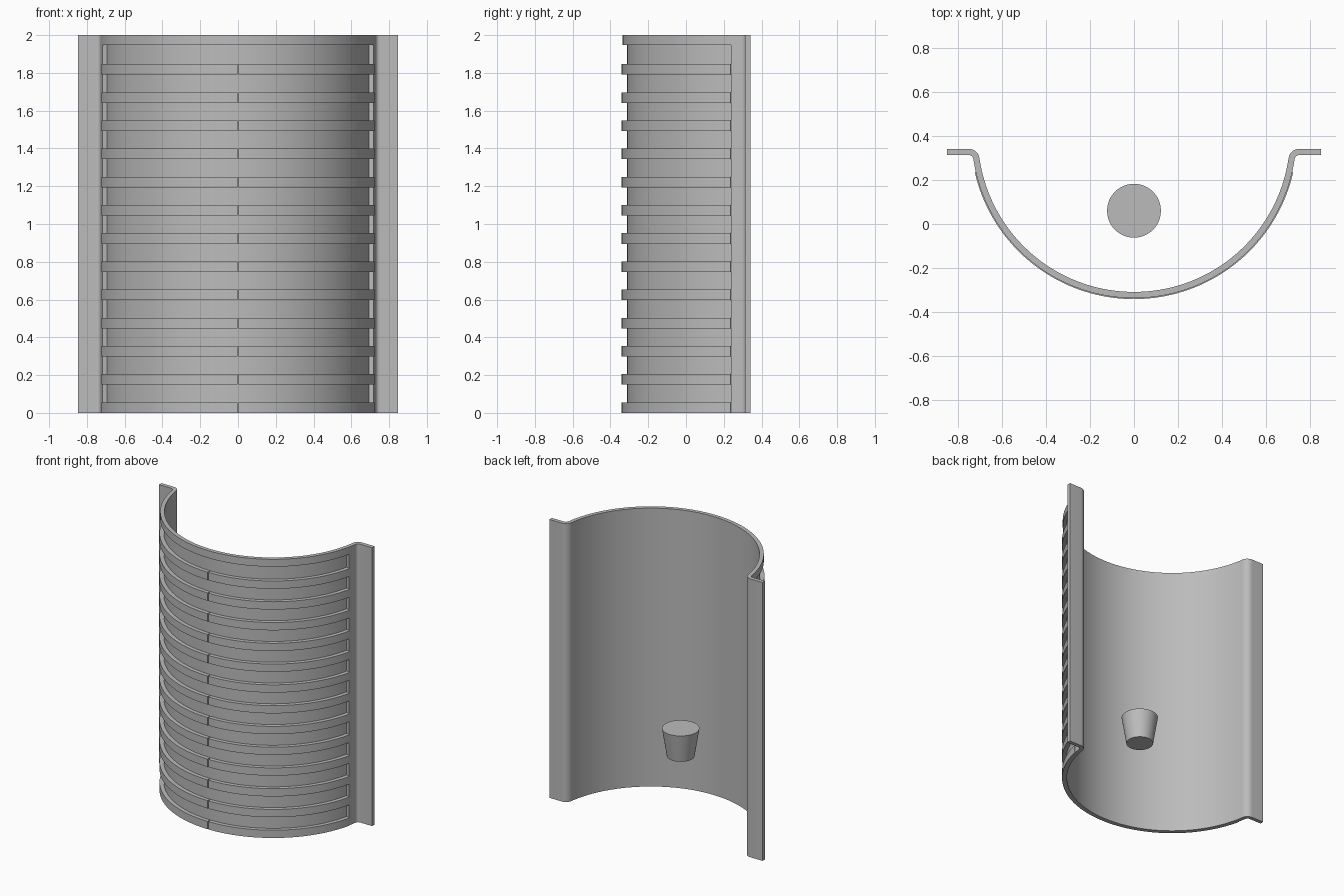
import bpy, bmesh, math

cube = bpy.data.objects.get("Cube")
if cube:
    bpy.data.objects.remove(cube)

# Main dimensions
HEIGHT = 2.0
CY = 0.40                  # y of the arc centre
R_IN, R_FLOOR, R_OUT, R_RIB = 0.708, 0.7125, 0.736, 0.7405
FLANGE_X, FLANGE_Y = 0.847, 0.341
FILLET = 0.05
THICK = R_OUT - R_IN
RIBS, PITCH, RIB_H = 13, 0.1492, 0.056
RIM_Z = 1.947
END = math.asin((0.237 - CY) / R_OUT)      # angle where the grooves stop
GAP = 0.003 / R_RIB                        # half the seam at the rib middle

grey = bpy.data.materials.new("plain grey")
grey.use_nodes = True
colour = (0.5, 0.5, 0.5, 1)
grey.diffuse_color = colour
grey.node_tree.nodes["Principled BSDF"].inputs["Base Color"].default_value = colour


def arc(cx, cy, r, a, b, n):
    """Points along a circular arc from angle a to angle b."""
    return [(cx + r * math.cos(a + (b - a) * i / n),
             cy + r * math.sin(a + (b - a) * i / n)) for i in range(n + 1)]


def finish(name, bm):
    bmesh.ops.recalc_face_normals(bm, faces=bm.faces)
    mesh = bpy.data.meshes.new(name)
    bm.to_mesh(mesh)
    bm.free()
    obj = bpy.data.objects.new(name, mesh)
    bpy.context.collection.objects.link(obj)
    mesh.materials.append(grey)
    bpy.ops.object.select_all(action='DESELECT')
    obj.select_set(True)
    bpy.context.view_layer.objects.active = obj
    bpy.ops.object.shade_smooth_by_angle(angle=math.radians(30))
    return obj


def extrude_strip(name, inner, outer, z0, z1):
    """Solid between two matching outlines, closed at both ends."""
    bm = bmesh.new()
    rings = [[bm.verts.new((x, y, z)) for x, y in line]
             for line, z in ((inner, z0), (outer, z0), (outer, z1), (inner, z1))]
    for k in range(4):
        a, b = rings[k], rings[(k + 1) % 4]
        for i in range(len(inner) - 1):
            bm.faces.new((a[i], a[i + 1], b[i + 1], b[i]))
    for i in (0, -1):
        bm.faces.new([ring[i] for ring in rings])
    return finish(name, bm)


def mirrored(line):
    return [(-x, y) for x, y in reversed(line)] + line


# Shell: thin curved wall, thicker ends, rounded bends and flat side flanges
r_mid = R_IN + FILLET
bend_y = FLANGE_Y - FILLET
bend = math.asin((bend_y - CY) / r_mid)
bend_x = r_mid * math.cos(bend)


def half_outline(r_wall, r_end, r_bend, flange_y):
    wall = arc(0, CY, r_wall, -math.pi / 2, END, 40)[1:]
    end = arc(0, CY, r_end, END, bend, 4)
    turn = arc(bend_x, bend_y, r_bend, math.pi + bend, math.pi / 2, 10)[1:]
    return [(0, CY - r_wall)] + wall + end + turn + [(FLANGE_X, flange_y)]


def full_outline(*args):
    half = half_outline(*args)
    return mirrored(half[1:])[:len(half) - 1] + half


shell = extrude_strip("curved_shell",
                      full_outline(R_IN, R_IN, FILLET, FLANGE_Y),
                      full_outline(R_FLOOR, R_OUT, FILLET - THICK, FLANGE_Y - THICK),
                      0, HEIGHT)
bm = bmesh.new()
bm.from_mesh(shell.data)
bmesh.ops.remove_doubles(bm, verts=bm.verts, dist=1e-5)
bm.to_mesh(shell.data)
bm.free()

# Plain rim band along the top
extrude_strip("top_rim",
              arc(0, CY, R_FLOOR, -math.pi - END, END, 80),
              arc(0, CY, R_OUT, -math.pi - END, END, 80), RIM_Z, HEIGHT)

# Horizontal ribs, each in two halves with a narrow seam at the front
for i in range(RIBS):
    z = i * PITCH
    for side, a, b in (("left", -math.pi / 2 + GAP, END),
                       ("right", -math.pi - END, -math.pi / 2 - GAP)):
        extrude_strip(f"rib_{i + 1}_{side}",
                      arc(0, CY, R_FLOOR, a, b, 40),
                      arc(0, CY, R_RIB, a, b, 40), z, z + RIB_H)

# Tapered plug standing free inside the shell
bpy.ops.mesh.primitive_cone_add(vertices=48, radius1=0.09, radius2=0.122,
                                depth=0.2, location=(0, 0.06, 0.52))
plug = bpy.context.object
plug.name = "tapered_plug"
plug.data.materials.append(grey)
bpy.ops.object.shade_smooth_by_angle(angle=math.radians(30))
